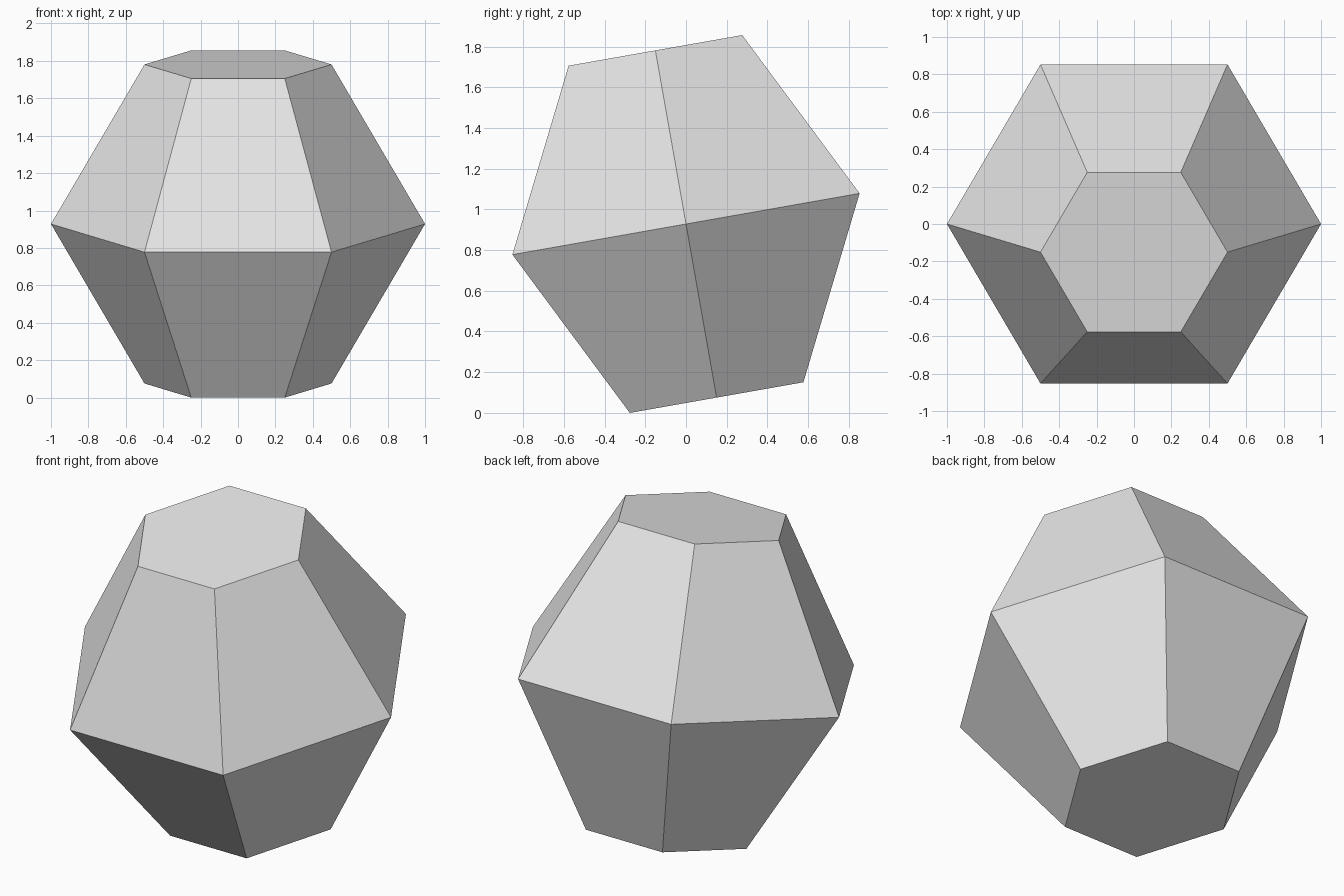
import bpy, bmesh
from math import radians, cos, sin, pi
from mathutils import Matrix

cube = bpy.data.objects.get("Cube")
if cube:
    bpy.data.objects.remove(cube, do_unlink=True)

# Plain light grey
grey = bpy.data.materials.new("light_grey")
grey.use_nodes = True
color = (0.8, 0.8, 0.8, 1.0)
grey.diffuse_color = color
grey.node_tree.nodes["Principled BSDF"].inputs["Base Color"].default_value = color

SIDES = 6
HALF_HEIGHT = 0.866
TILT = radians(10)

# Stacked hexagonal rings: narrow base, wide waist, narrow crown
bm = bmesh.new()
rings = []
for radius, z in ((0.5, -HALF_HEIGHT), (1.0, 0.0), (0.5, HALF_HEIGHT)):
    angles = [2 * pi * i / SIDES for i in range(SIDES)]
    rings.append([bm.verts.new((radius * cos(a), radius * sin(a), z)) for a in angles])

# Side facets between neighbouring rings
for low, high in zip(rings, rings[1:]):
    for i in range(SIDES):
        j = (i + 1) % SIDES
        bm.faces.new((low[i], low[j], high[j], high[i]))

# Flat end caps
bm.faces.new(reversed(rings[0]))
bm.faces.new(rings[-1])

# Lean the crown forward and rest the lowest edge on the ground
bmesh.ops.transform(bm, matrix=Matrix.Rotation(TILT, 4, "X"), verts=bm.verts)
lowest = min(v.co.z for v in bm.verts)
bmesh.ops.translate(bm, vec=(0, 0, -lowest), verts=bm.verts)
bmesh.ops.recalc_face_normals(bm, faces=bm.faces)

mesh = bpy.data.meshes.new("faceted_stone")
bm.to_mesh(mesh)
bm.free()
mesh.materials.append(grey)
stone = bpy.data.objects.new("faceted_stone", mesh)
bpy.context.collection.objects.link(stone)
